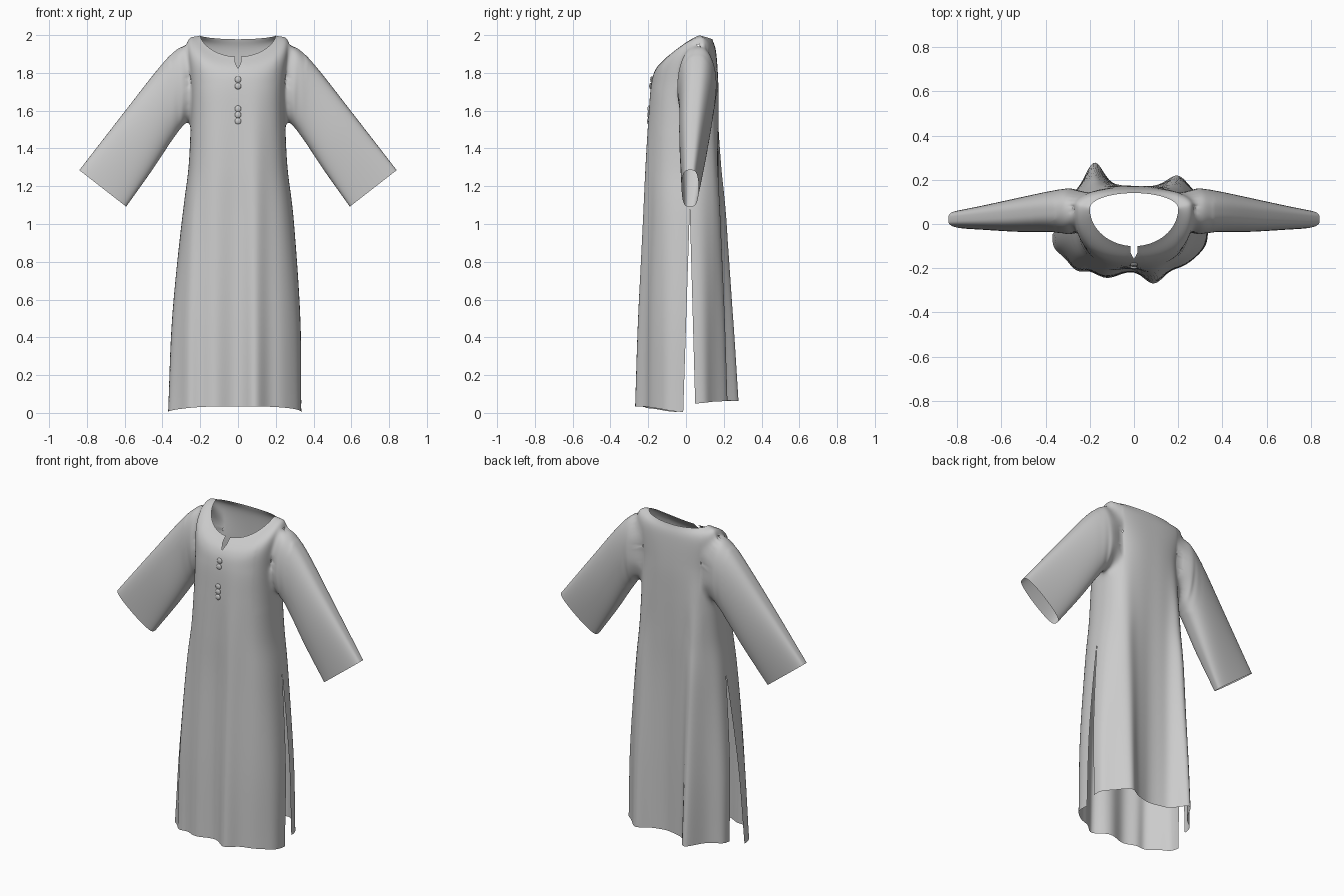
import bpy, bmesh, math
from mathutils import Vector
from mathutils.bvhtree import BVHTree

if "Cube" in bpy.data.objects:
    bpy.data.objects.remove(bpy.data.objects["Cube"])


def spow(v, p):
    return math.copysign(abs(v) ** p, v)


def catmull(pts, t):
    """Point on a smooth curve through pts, t in 0..len-1."""
    i = min(int(t), len(pts) - 2)
    f = t - i
    p1, p2 = pts[i], pts[i + 1]
    p0 = pts[i - 1] if i else p1 * 2 - p2
    p3 = pts[i + 2] if i + 2 < len(pts) else p2 * 2 - p1
    return 0.5 * (p1 * 2 + (p2 - p0) * f + (p0 * 2 - p1 * 5 + p2 * 4 - p3) * f * f
                  + (p1 * 3 - p0 - p2 * 3 + p3) * f ** 3)


def finish(bm, name):
    me = bpy.data.meshes.new(name)
    bm.normal_update()
    bm.to_mesh(me)
    bm.free()
    ob = bpy.data.objects.new(name, me)
    bpy.context.collection.objects.link(ob)
    me.shade_smooth()
    return ob


# Body rings: height, half width, front y, back y, fold strength
RINGS = [(0.0, 0.335, -0.21, 0.18, 1.0), (0.5, 0.33, -0.21, 0.18, 0.75),
         (1.02, 0.295, -0.2, 0.175, 0.5), (1.3, 0.262, -0.2, 0.175, 0.3),
         (1.55, 0.25, -0.195, 0.175, 0.13), (1.73, 0.25, -0.185, 0.172, 0.03)]
# Hanging folds: x, depth, width
FRONT_FOLDS = [(-0.13, 0.04, 0.08), (0.09, 0.062, 0.06), (-0.26, 0.045, 0.05),
               (0.22, 0.012, 0.06)]
BACK_FOLDS = [(-0.18, 0.11, 0.055), (0.2, 0.055, 0.06), (0.02, -0.02, 0.07)]
SLIT_TOP, SEAM_Y, COLS, SUB = 1.08, 0.02, 80, 12


def column(th, side):
    """Control points from hem to neckline; side -1 is front, +1 back."""
    c, s = math.cos(th), abs(math.sin(th))
    if s < 1e-6:
        s = 0.0
    pts = []
    for k, (z, w, yf, yb, amp) in enumerate(RINGS):
        x = w * spow(c, 0.75)
        depth = (yb - SEAM_Y) if side > 0 else (SEAM_Y - yf)
        folds = BACK_FOLDS if side > 0 else FRONT_FOLDS
        bump = sum(a * math.exp(-((x - m) / b) ** 2) for m, a, b in folds)
        y = SEAM_Y + side * (depth * s ** 0.75 + amp * bump * min(1, s * 1.6))
        if k == 0:
            z = 0.05 + 0.015 * s if side > 0 else 0.005 + 0.03 * s
        pts.append(Vector((x, y, z)))
    # shoulder ring, then neckline ring
    d = 0.085 if side > 0 else 0.235
    pts.append(Vector((0.27 * spow(c, 0.8), 0.075 + side * d * s ** 0.8,
                       1.965 - (0.06 if side > 0 else 0.145) * s ** 1.2)))
    d = 0.07 if side > 0 else 0.17
    pts.append(Vector((0.2 * c, 0.07 + side * d * s,
                       1.998 - (0.02 if side > 0 else 0.113) * s ** 1.25)))
    return pts


def panel(bm, side):
    cols = [column(math.pi * j / COLS, side) for j in range(COLS + 1)]
    last = len(cols[0]) - 1
    prev = None
    for r in range(last * SUB + 1):
        row = []
        for j, pts in enumerate(cols):
            t = r / SUB
            # neck notch at the front centre
            cut = {0: 0.03, 1: 0.5}.get(abs(j - COLS // 2), 1) if side < 0 else 1
            if t > last - 1:
                t = last - 1 + (t - last + 1) * cut
            p = catmull(pts, t)
            # side slits open downwards
            open_ = max(0, (SLIT_TOP - p.z) / SLIT_TOP)
            edge = abs(math.cos(math.pi * j / COLS)) ** 8
            left = p.x < 0
            p.y += side * (0.03 if side > 0 else 0.07 if left else 0.035) * open_ * edge
            if left and side < 0:
                p.x -= 0.035 * open_ * edge
            row.append(bm.verts.new(p))
        if prev:
            for j in range(COLS):
                bm.faces.new((prev[j], prev[j + 1], row[j + 1], row[j]))
        prev = row


# Sleeves: top x,z, bottom x,z, centre y, half thickness
SLEEVE = [(0.25, 1.965, 0.25, 1.56, 0.06, 0.115), (0.32, 1.93, 0.285, 1.525, 0.058, 0.105),
          (0.42, 1.825, 0.345, 1.45, 0.056, 0.092), (0.6, 1.595, 0.455, 1.285, 0.04, 0.075),
          (0.84, 1.285, 0.592, 1.092, 0.022, 0.045)]
ARM_Y, ARM_Z, ARM_RY, ARM_RZ = 0.055, 1.75, 0.085, 0.195


def sleeve_point(t, a, sign):
    top = catmull([Vector((q[0], 0, q[1])) for q in SLEEVE], t)
    bot = catmull([Vector((q[2], 0, q[3])) for q in SLEEVE], t)
    yh = catmull([Vector((q[4], q[5], 0)) for q in SLEEVE], t)
    # gathered creases near the armpit
    fade = math.exp(-((t - 1.1) / 0.6) ** 2) * (0.5 - 0.5 * math.cos(a))
    crease = 1 + 0.06 * fade * math.sin(9 * t + 3 * math.cos(a))
    p = (top + bot) / 2 + (top - bot) / 2 * math.cos(a)
    p.y = yh.x + yh.y * spow(math.sin(a), 0.9 - 0.09 * t) * crease
    p.x *= sign
    return p


def arm_angle(v):
    return math.atan2((v.co.y - ARM_Y) / ARM_RY, (v.co.z - ARM_Z) / ARM_RZ)


def sew_sleeve(bm, sign):
    # cut the armhole, keep its rim in angular order
    hole = set()
    for f in bm.faces:
        m = f.calc_center_median()
        if m.x * sign > 0.2 and ((m.z - ARM_Z) / ARM_RZ) ** 2 + ((m.y - ARM_Y) / ARM_RY) ** 2 < 1:
            hole.add(f)
    rim = {v for f in hole for e in f.edges
           if sum(g in hole for g in e.link_faces) == 1 for v in e.verts}
    rim = sorted(rim, key=arm_angle)
    angles = [arm_angle(v) for v in rim]
    bmesh.ops.delete(bm, geom=list(hole), context='FACES')
    # sleeve rows from the rim to the cuff
    prev, n = rim, len(rim)
    even = [-math.pi + 2 * math.pi * j / n for j in range(n)]
    for r in range(1, 42):
        t = 0.75 + 3.25 * (r - 1) / 40
        k = min(1, r / 20)
        row = [bm.verts.new(sleeve_point(t, a + (b - a) * k, sign))
               for a, b in zip(angles, even)]
        for j in range(n):
            i = (j + 1) % n
            bm.faces.new((prev[j], prev[i], row[i], row[j]))
        prev = row


# Robe: front and back panels welded above the slits, sleeves sewn in
bm = bmesh.new()
panel(bm, -1)
panel(bm, 1)
bmesh.ops.remove_doubles(bm, verts=bm.verts, dist=0.0006)
tree = BVHTree.FromBMesh(bm)
sew_sleeve(bm, 1)
sew_sleeve(bm, -1)
# relax the shoulder seams
seam = [v for v in bm.verts if 0.2 < abs(v.co.x) < 0.36 and v.co.z > 1.48 and not v.is_boundary]
for _ in range(14):
    bmesh.ops.smooth_vert(bm, verts=seam, factor=0.5, use_axis_x=True, use_axis_y=True,
                          use_axis_z=True)
bmesh.ops.recalc_face_normals(bm, faces=bm.faces)
finish(bm, "robe")

# Buttons down the front
for i, z in enumerate((1.765, 1.73, 1.61, 1.578, 1.545)):
    hit = tree.ray_cast(Vector((0.001, -1, z)), Vector((0, 1, 0)))[0]
    bm = bmesh.new()
    bmesh.ops.create_uvsphere(bm, u_segments=20, v_segments=12, radius=0.017)
    bmesh.ops.scale(bm, vec=(1, 0.45, 1), verts=bm.verts)
    bmesh.ops.translate(bm, vec=(0, hit.y - 0.002, z), verts=bm.verts)
    finish(bm, f"button_{i + 1}")
